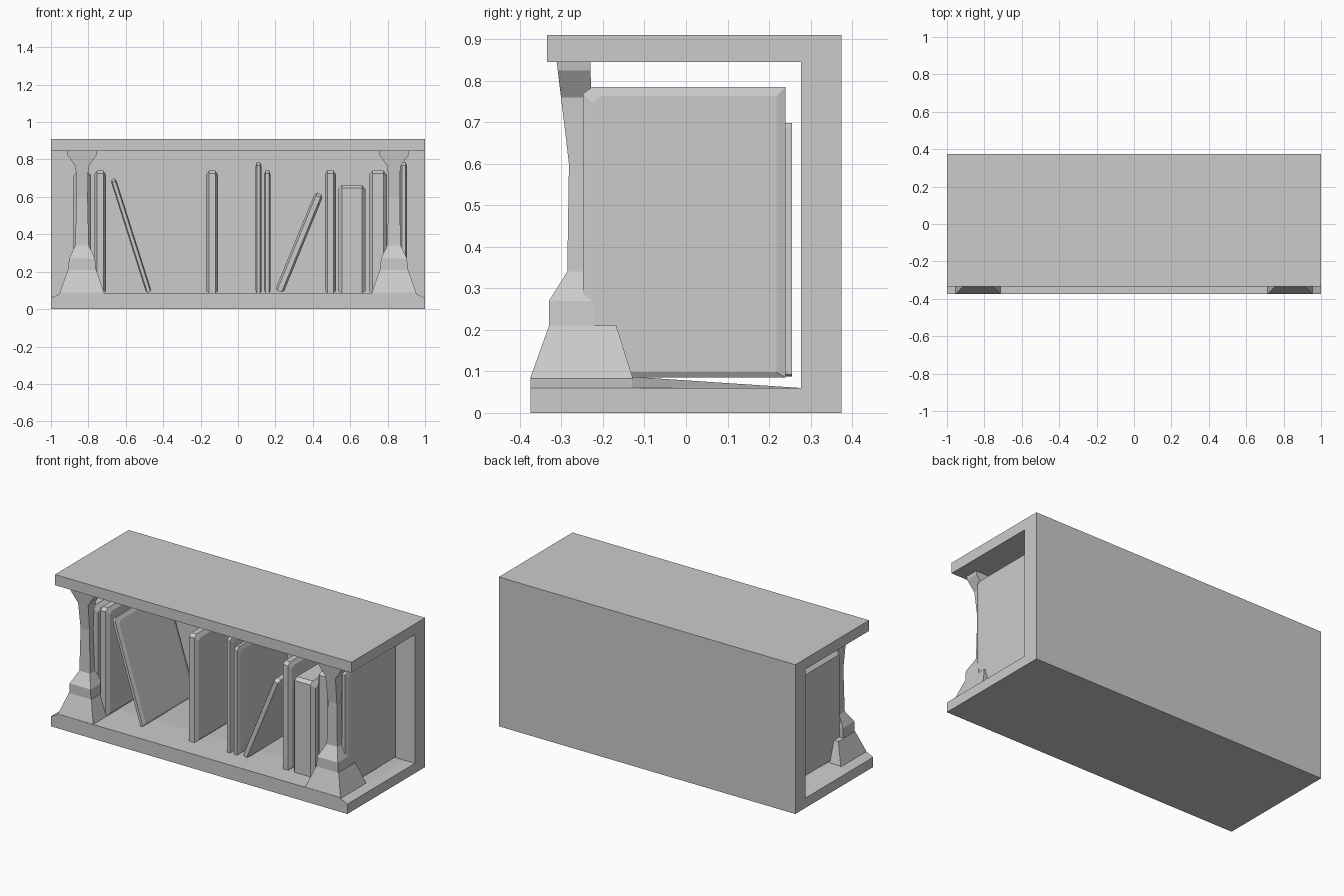
import bpy, bmesh, math

if "Cube" in bpy.data.objects:
    bpy.data.objects.remove(bpy.data.objects["Cube"])


def loft(name, rings):
    """Skin a list of equal-length point rings and cap both ends."""
    bm = bmesh.new()
    rows = [[bm.verts.new(p) for p in ring] for ring in rings]
    n = len(rows[0])
    for a, b in zip(rows, rows[1:]):
        for i in range(n):
            j = (i + 1) % n
            bm.faces.new((a[i], a[j], b[j], b[i]))
    bm.faces.new(rows[0])
    bm.faces.new(rows[-1])
    bmesh.ops.recalc_face_normals(bm, faces=bm.faces)
    mesh = bpy.data.meshes.new(name)
    bm.to_mesh(mesh)
    bm.free()
    ob = bpy.data.objects.new(name, mesh)
    bpy.context.collection.objects.link(ob)
    return ob


# Shelf case: C-shaped side profile swept along x, floor drops at the ends
def case_profile(x, floor_z):
    pts = [(-.375, 0), (.375, 0), (.375, .91), (-.335, .91), (-.335, .845),
           (.277, .845), (.277, .06), (-.13, floor_z), (-.375, floor_z)]
    return [(x, y, z) for y, z in pts]


loft("shelf_case", [case_profile(x, z) for x, z in
                    ((-1, .06), (-.945, .087), (.945, .087), (1, .06))])

# Two carved front posts: z, half width, front y, back y
POST = [(.04, .135, -.375, -.12), (.09, .118, -.373, -.13),
        (.21, .076, -.33, -.168), (.211, .073, -.33, -.22),
        (.27, .07, -.33, -.22), (.34, .036, -.286, -.235),
        (.6, .03, -.282, -.24), (.76, .034, -.301, -.228),
        (.825, .078, -.309, -.23), (.85, .082, -.312, -.23)]
for side, cx in (("left", -.834), ("right", .834)):
    loft(side + "_post", [[(cx - h, f, z), (cx + h, f, z),
                           (cx + h, b, z), (cx - h, b, z)]
                          for z, h, f, b in POST])


# Books: thin slabs with chamfered covers and a cut top front corner
def book(name, x, z, thick, height, tilt=0, back=.24):
    d, e, h, front = min(.02, thick * .22), .022, height / 2, -.248

    def cover(px, s):
        f, b, t, u = front + s, back - s, h - s, -h + s * .6
        return [(px, f, u), (px, b, u), (px, b, t),
                (px, f + .022, t), (px, f, t - .016)]
    w = thick / 2
    ob = loft(name, [cover(-w, e), cover(-w + d, 0), cover(w - d, 0), cover(w, e)])
    ob.location = (x, 0, z)
    ob.rotation_euler = (0, tilt, 0)


# Upright books: left x, right x, top z
UPRIGHT = [(-.88, -.785, .735), (-.768, -.706, .74), (-.17, -.107, .74),
           (.094, .126, .785), (.14, .174, .74), (.464, .524, .74),
           (.535, .682, .663), (.70, .797, .74), (.868, .904, .785)]
for i, (a, b, top) in enumerate(UPRIGHT):
    book(f"book_{i + 1}", (a + b) / 2, (top + .085) / 2, b - a, top - .085)

# Leaning books
book("leaning_book_left", -.572, .393, .03, .636, -.307, .255)
book("leaning_book_right", .328, .356, .047, .565, .39)
